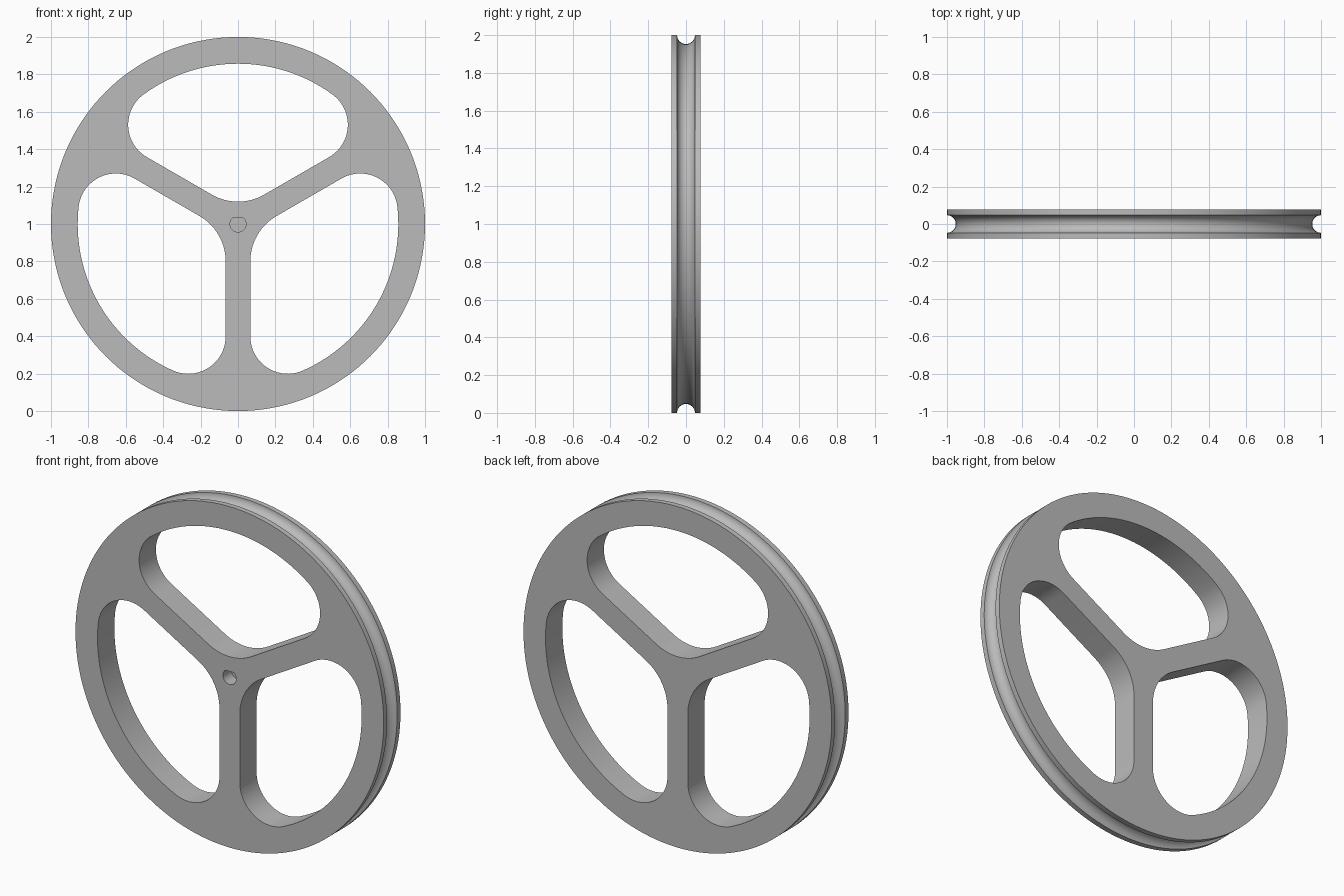
import bpy
import bmesh
from math import sin, cos, pi, radians, degrees, atan2, hypot, sqrt

cube = bpy.data.objects.get("Cube")
if cube:
    bpy.data.objects.remove(cube, do_unlink=True)

RADIUS, HALF_T = 1.0, 0.078        # wheel radius, half thickness
GROOVE = 0.047                     # radius of the rim groove
WINDOW_R = 0.857                   # outer arc of the windows
SPOKE = 0.066                      # half width of a spoke
HUB_FILLET, RIM_FILLET = 0.28, 0.2
SEGMENTS = 144

grey = bpy.data.materials.new("plain grey")
grey.use_nodes = True
colour = (0.5, 0.5, 0.5, 1)
grey.diffuse_color = colour
grey.node_tree.nodes["Principled BSDF"].inputs["Base Color"].default_value = colour


def make_object(name, bm):
    bmesh.ops.recalc_face_normals(bm, faces=bm.faces)
    mesh = bpy.data.meshes.new(name)
    bm.to_mesh(mesh)
    bm.free()
    mesh.materials.append(grey)
    obj = bpy.data.objects.new(name, mesh)
    bpy.context.collection.objects.link(obj)
    return obj


def arc(cx, cz, r, start, end, steps):
    """Points along an arc, angles in degrees, both ends included."""
    angles = [radians(start + (end - start) * i / steps) for i in range(steps + 1)]
    return [(cx + r * cos(a), cz + r * sin(a)) for a in angles]


def prism(name, outline, y0, y1):
    """Extrude an x-z outline about the wheel axle from y0 to y1."""
    bm = bmesh.new()
    face = bm.faces.new([bm.verts.new((x, y0, z + RADIUS)) for x, z in outline])
    grown = bmesh.ops.extrude_face_region(bm, geom=[face])["geom"]
    verts = [v for v in grown if isinstance(v, bmesh.types.BMVert)]
    bmesh.ops.translate(bm, verts=verts, vec=(0, y1 - y0, 0))
    return make_object(name, bm)


def cut(target, cutter):
    cutter.hide_render = True
    mod = target.modifiers.new("cut", "BOOLEAN")
    mod.operation = "DIFFERENCE"
    mod.solver = "EXACT"
    mod.object = cutter
    bpy.context.view_layer.objects.active = target
    bpy.ops.object.modifier_apply(modifier=mod.name)
    bpy.data.objects.remove(cutter, do_unlink=True)


# Disc with a half-round groove turned into its rim
profile = [(RADIUS, -HALF_T)]
profile += [(RADIUS - GROOVE * sin(a), -GROOVE * cos(a))
            for a in (pi * i / 16 for i in range(17))]
profile += [(RADIUS, HALF_T)]

bm = bmesh.new()
rings = []
for r, y in profile:
    angles = [2 * pi * i / SEGMENTS for i in range(SEGMENTS)]
    rings.append([bm.verts.new((r * cos(a), y, RADIUS + r * sin(a))) for a in angles])
for low, high in zip(rings, rings[1:]):
    for i in range(SEGMENTS):
        j = (i + 1) % SEGMENTS
        bm.faces.new((low[i], low[j], high[j], high[i]))
bm.faces.new(rings[0])
bm.faces.new(rings[-1])
wheel = make_object("spoked_wheel", bm)

# Rounded window between the two upper spokes
side = SPOKE + RIM_FILLET
reach = WINDOW_R - RIM_FILLET
along = sqrt(reach ** 2 - side ** 2)
tangent = 30 + degrees(atan2(side, along))
fx, fz = reach * cos(radians(tangent)), reach * sin(radians(tangent))
hub_z = (SPOKE + HUB_FILLET) / sin(radians(60))
window = arc(fx, fz, RIM_FILLET, -60, tangent, 20)
window += arc(0, 0, WINDOW_R, tangent, 180 - tangent, 32)[1:-1]
window += arc(-fx, fz, RIM_FILLET, 180 - tangent, 240, 20)
window += arc(0, hub_z, HUB_FILLET, 240, 300, 14)

# Three windows leave three spokes
for k in range(3):
    c, s = cos(2 * pi * k / 3), sin(2 * pi * k / 3)
    turned = [(x * c - z * s, x * s + z * c) for x, z in window]
    cut(wheel, prism("window_cutter", turned, -0.2, 0.2))

# Blind D-shaped shaft socket in the front of the hub
SOCKET_R, FLAT = 0.043, 0.033
flat_angle = degrees(atan2(FLAT, sqrt(SOCKET_R ** 2 - FLAT ** 2)))
socket = arc(0, 0, SOCKET_R, 180 - flat_angle, 360 + flat_angle, 32)
cut(wheel, prism("socket_cutter", socket, -0.2, 0.0))

# Smooth curved walls, crisp edges
bpy.ops.object.select_all(action="DESELECT")
wheel.select_set(True)
bpy.context.view_layer.objects.active = wheel
bpy.ops.object.shade_smooth_by_angle(angle=radians(30))
